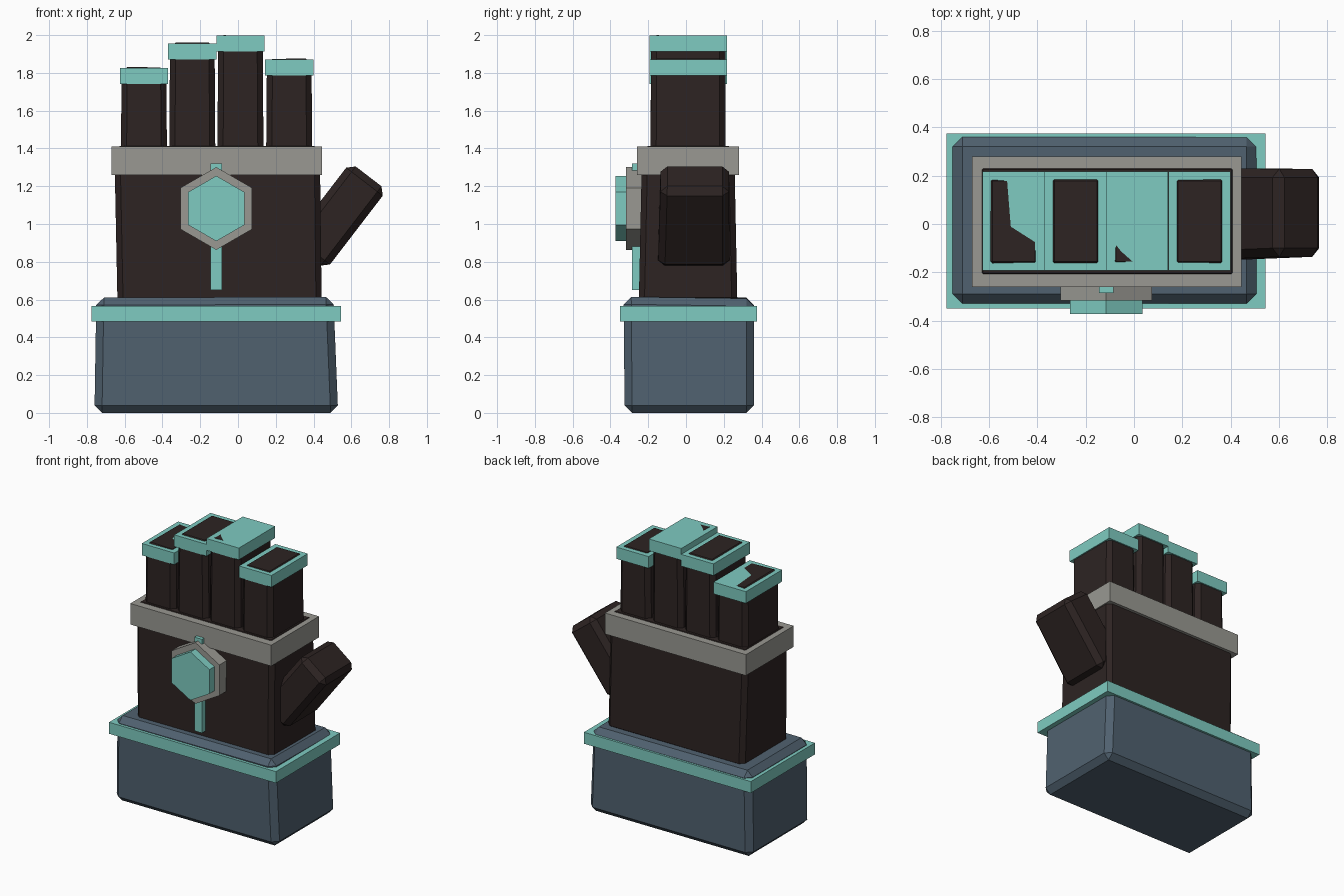
import bpy, bmesh, math
from mathutils import Matrix, Vector

if "Cube" in bpy.data.objects:
    bpy.data.objects.remove(bpy.data.objects["Cube"])


def material(name, rgb):
    m = bpy.data.materials.new(name)
    m.diffuse_color = (*rgb, 1)
    m.use_nodes = True
    m.node_tree.nodes["Principled BSDF"].inputs["Base Color"].default_value = m.diffuse_color
    return m


LEATHER = material("dark_brown", (0.026, 0.017, 0.016))
CLOTH = material("slate_blue", (0.080, 0.120, 0.160))
TEAL = material("teal", (0.209, 0.597, 0.533))
GREY = material("warm_grey", (0.319, 0.316, 0.287))


def finish(bm, name, mat):
    bmesh.ops.recalc_face_normals(bm, faces=bm.faces)
    me = bpy.data.meshes.new(name)
    bm.to_mesh(me)
    bm.free()
    me.materials.append(mat)
    ob = bpy.data.objects.new(name, me)
    bpy.context.collection.objects.link(ob)
    return ob


def block(name, mat, z0, z1, base, top=None, bevel=0.0, lift=(0, 0, 0, 0)):
    """Chamfered box between two rectangles (x0, x1, y0, y1).
    lift moves the top corners: front left, front right, back right, back left."""
    bm = bmesh.new()
    rings = []
    for z, (x0, x1, y0, y1), dz in ((z0, base, (0,) * 4), (z1, top or base, lift)):
        pts = ((x0, y0), (x1, y0), (x1, y1), (x0, y1))
        rings.append([bm.verts.new((x, y, z + d)) for (x, y), d in zip(pts, dz)])
    lo, hi = rings
    bm.faces.new(lo[::-1])
    bm.faces.new(hi)
    for i in range(4):
        j = (i + 1) % 4
        bm.faces.new((lo[i], lo[j], hi[j], hi[i]))
    if bevel:
        bmesh.ops.bevel(bm, geom=bm.edges[:], offset=bevel, segments=1,
                        affect='EDGES', profile=0.5)
    return finish(bm, name, mat)


def hexagon(name, mat, radius, y0, y1, cx=-0.115, cz=1.082):
    """Pointed-top hexagonal plate facing the front."""
    bm = bmesh.new()
    rings = [[bm.verts.new((cx + radius * math.sin(i * math.pi / 3), y,
                            cz + radius * math.cos(i * math.pi / 3)))
              for i in range(6)] for y in (y0, y1)]
    for r in rings:
        bm.faces.new(r)
    for i in range(6):
        j = (i + 1) % 6
        bm.faces.new((rings[0][i], rings[0][j], rings[1][j], rings[1][i]))
    return finish(bm, name, mat)


# Cuff and its trim
block("cuff", CLOTH, 0.0, 0.61, (-0.76, 0.53, -0.325, 0.36),
      (-0.75, 0.505, -0.33, 0.36), bevel=0.04, lift=(0, 0.005, -0.005, 0))
block("cuff_trim", TEAL, 0.485, 0.567, (-0.775, 0.545, -0.35, 0.375))

# Palm and knuckle band
block("palm", LEATHER, 0.58, 1.414, (-0.638, 0.443, -0.25, 0.272),
      (-0.655, 0.433, -0.232, 0.255), bevel=0.03)
block("knuckle_band", GREY, 1.26, 1.41, (-0.67, 0.445, -0.26, 0.28))

# Fingers with teal tip bands: centre x, band top z, top corner lifts
fingers = (
    (-0.498, 1.825, (0.008, 0.004, -0.014, 0.008)),
    (-0.242, 1.955, (0.006, 0.006, 0.006, 0.006)),
    (0.013, 1.997, (0.005, -0.004, -0.022, -0.010)),
    (0.271, 1.870, (0.004, 0.006, 0.006, 0.004)),
)
for n, (cx, z, lift) in enumerate(fingers, 1):
    block(f"finger_{n}", LEATHER, 1.36, z, (cx - 0.122, cx + 0.122, -0.188, 0.208),
          (cx - 0.118, cx + 0.118, -0.185, 0.208), bevel=0.03, lift=lift)
    block(f"fingertip_band_{n}", TEAL, z - 0.084, z, (cx - 0.128, cx + 0.128, -0.192, 0.218))

# Thumb, leaning outward from the palm
thumb = block("thumb", LEATHER, -0.265, 0.265, (-0.122, 0.122, -0.148, 0.23),
              (-0.122, 0.122, -0.135, 0.228), bevel=0.036)
thumb.data.transform(Matrix.Translation(Vector((0.53, 0, 1.042)))
                     @ Matrix.Rotation(math.radians(37.5), 4, 'Y'))

# Emblem on the back of the hand
block("emblem_strip", TEAL, 0.65, 1.32, (-0.145, -0.085, -0.286, -0.225))
hexagon("gem_setting", GREY, 0.219, -0.317, -0.225)
hexagon("gem", TEAL, 0.173, -0.373, -0.30)
